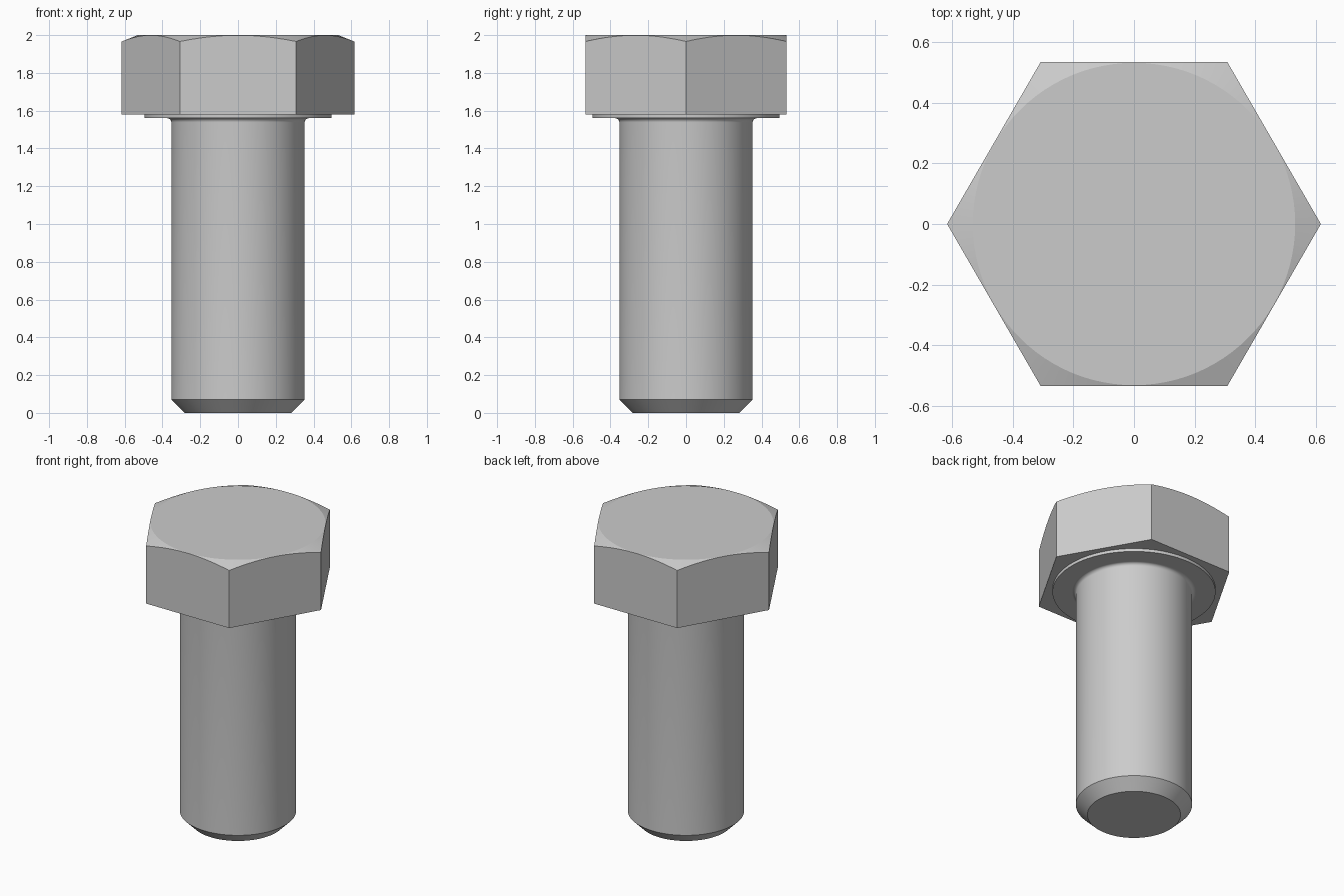
import bpy
import bmesh
from math import cos, sin, pi, radians

cube = bpy.data.objects.get("Cube")
if cube:
    bpy.data.objects.remove(cube, do_unlink=True)

steel = bpy.data.materials.new("steel grey")
steel.use_nodes = True
colour = (0.6, 0.6, 0.6, 1)
steel.diffuse_color = colour
steel.node_tree.nodes["Principled BSDF"].inputs["Base Color"].default_value = colour

SEGMENTS = 96
ANGLES = [2 * pi * i / SEGMENTS for i in range(SEGMENTS)]


def loft(name, rings, cap_top=True):
    """Skin a stack of rings, each a function angle -> (radius, z), from the bottom up."""
    bm = bmesh.new()
    loops = []
    for ring in rings:
        loop = []
        for a in ANGLES:
            r, z = ring(a)
            loop.append(bm.verts.new((r * cos(a), r * sin(a), z)))
        loops.append(loop)
    for low, high in zip(loops, loops[1:]):
        for i in range(SEGMENTS):
            j = (i + 1) % SEGMENTS
            bm.faces.new((low[i], low[j], high[j], high[i]))
    bm.faces.new(loops[0][::-1])
    if cap_top:
        bm.faces.new(loops[-1])
    mesh = bpy.data.meshes.new(name)
    bm.to_mesh(mesh)
    bm.free()
    mesh.materials.append(steel)
    obj = bpy.data.objects.new(name, mesh)
    bpy.context.collection.objects.link(obj)
    bpy.ops.object.select_all(action="DESELECT")
    obj.select_set(True)
    bpy.context.view_layer.objects.active = obj
    bpy.ops.object.shade_smooth_by_angle(angle=radians(15))
    return obj


# Hexagonal head with a shallow conical chamfer on its top corners
APOTHEM, TOP, CHAMFER_R, SLOPE = 0.533, 2.0, 0.531, 0.4


def hex_radius(a):
    return APOTHEM / cos(a % (pi / 3) - pi / 6)


loft("hex_head", [
    lambda a: (hex_radius(a), 1.58),
    lambda a: (hex_radius(a), TOP - (hex_radius(a) - CHAMFER_R) * SLOPE),
    lambda a: (CHAMFER_R, TOP),
])


def circle(r, z):
    return lambda a: (r, z)


# Thin round bearing face under the head
loft("washer_face", [circle(0.495, 1.56), circle(0.495, 1.585)])

# Shank with a chamfered tip and a small fillet flaring into the bearing face
SHANK_R, FILLET, STEPS = 0.353, 0.022, 8
profile = [(0.283, 0), (SHANK_R, 0.07)]
for i in range(STEPS + 1):
    t = pi / 2 * i / STEPS
    profile.append((SHANK_R + FILLET * (1 - cos(t)), 1.56 - FILLET + FILLET * sin(t)))
loft("shank", [circle(r, z) for r, z in profile], cap_top=False)
